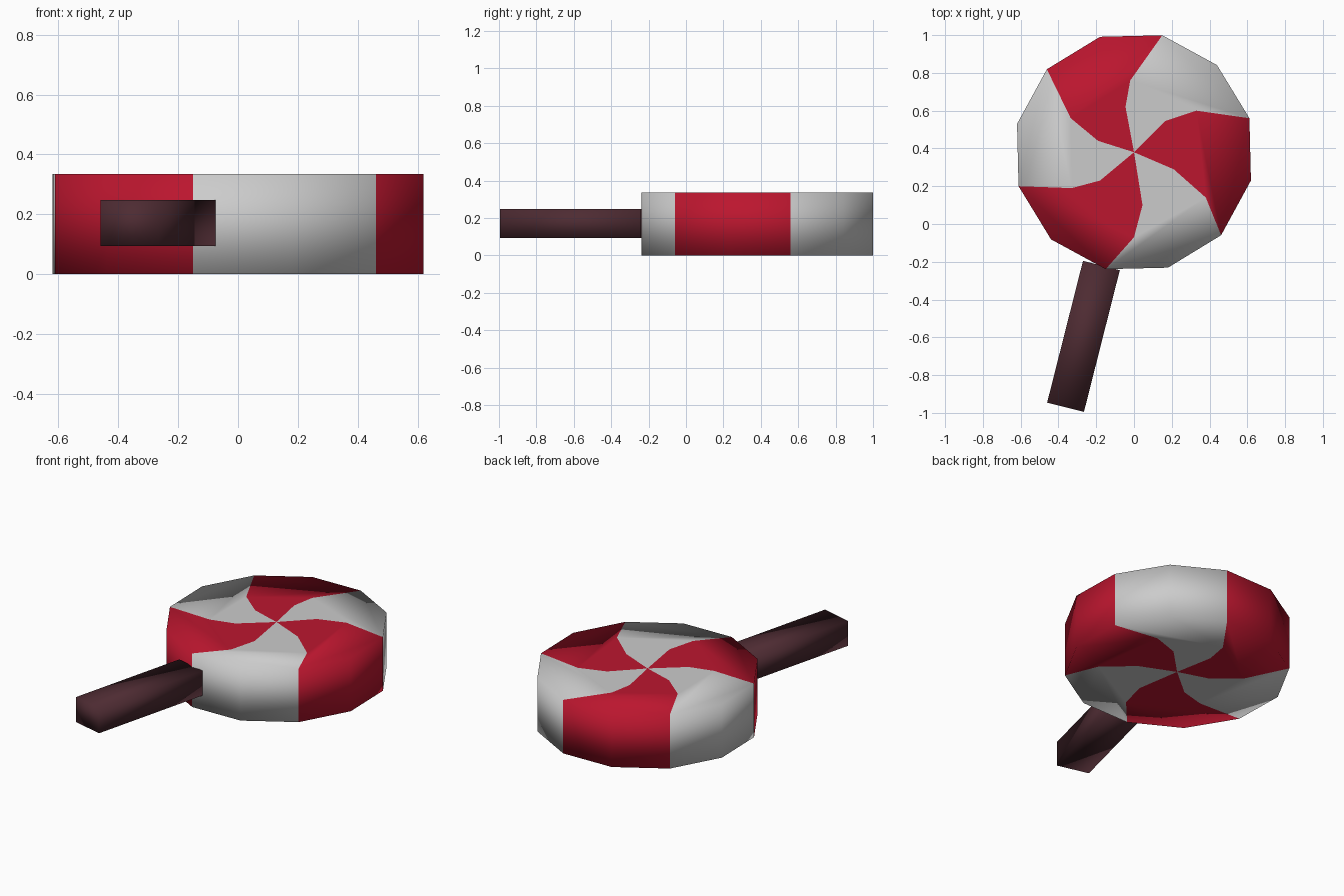
import bpy, bmesh
from math import cos, sin, radians

if "Cube" in bpy.data.objects:
    bpy.data.objects.remove(bpy.data.objects["Cube"])

CENTRE_Y, RADIUS, HEIGHT, START = 0.38, 0.637, 0.335, 16.4


def material(name, rgb):
    m = bpy.data.materials.new(name)
    m.diffuse_color = (*rgb, 1)
    m.use_nodes = True
    m.node_tree.nodes["Principled BSDF"].inputs["Base Color"].default_value = m.diffuse_color
    return m


def finish(name, bm, mats):
    bmesh.ops.recalc_face_normals(bm, faces=bm.faces)
    for f in bm.faces:
        f.smooth = True
    mesh = bpy.data.meshes.new(name)
    bm.to_mesh(mesh)
    bm.free()
    for m in mats:
        mesh.materials.append(m)
    ob = bpy.data.objects.new(name, mesh)
    bpy.context.collection.objects.link(ob)
    return ob


# Swirl lines: inner and outer bend of each of the six stripe borders
BENDS = [((.165, .165), (.33, .22)), ((-.045, .24), (-.02, .38)),
         ((-.19, .06), (-.335, .18)), ((-.18, -.15), (-.33, -.19)),
         ((.045, -.28), (0, -.45)), ((.21, -.09), (.38, -.24))]

# Candy disc: twelve-sided, swirl repeated on top and bottom
bm = bmesh.new()


def layer(z):
    def vert(x, y):
        return bm.verts.new((x, CENTRE_Y + y, z))
    rim = [vert(RADIUS * cos(radians(START + 30 * i)),
                RADIUS * sin(radians(START + 30 * i))) for i in range(12)]
    hub = vert(0, 0)
    bends = [[vert(*p) for p in pair] for pair in BENDS]
    for k in range(6):
        a, b = bends[k], bends[(k + 1) % 6]
        r = [rim[(2 * k + j) % 12] for j in range(3)]
        for ring in ((hub, a[0], b[0]), (a[0], a[1], b[1], b[0]),
                     (a[1], r[0], r[1], r[2], b[1])):
            bm.faces.new(ring).material_index = k % 2
    return rim


low, high = layer(0), layer(HEIGHT)
for i in range(12):
    j = (i + 1) % 12
    side = bm.faces.new((low[i], low[j], high[j], high[i]))
    side.material_index = (i // 2) % 2
finish("candy_disc", bm, [material("white_sugar", (.8, .8, .8)),
                          material("red_sugar", (.5, .008, .028))])

# Stick
bm = bmesh.new()
bmesh.ops.create_cube(bm, size=1)
bmesh.ops.scale(bm, vec=(.201, .774, .155), verts=bm.verts)
stick = finish("stick", bm, [material("dark_stick", (.075, .024, .032))])
stick.location = (-.2675, -.595, .171)
stick.rotation_euler.z = radians(-14.2)
